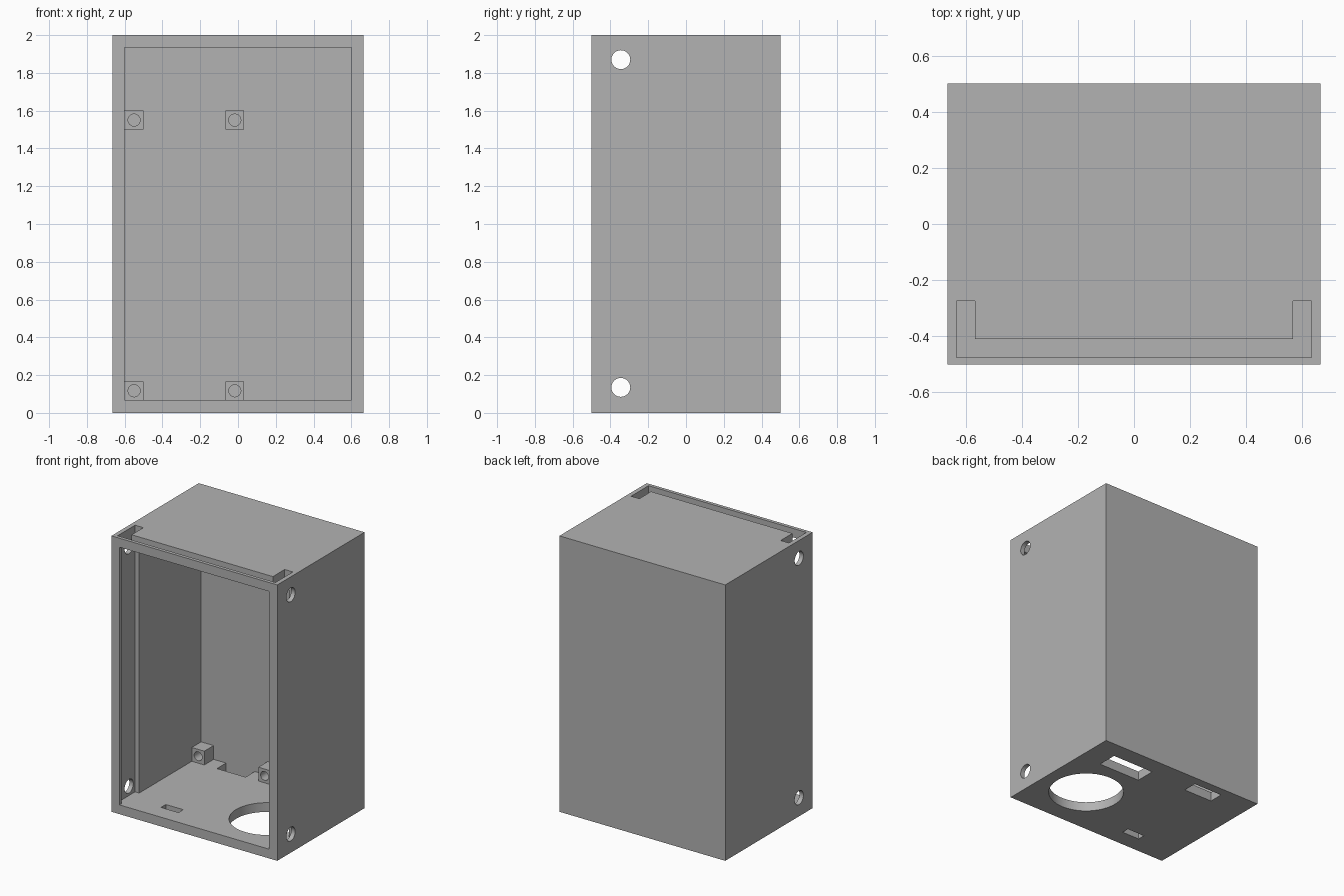
import bpy, bmesh, math
from mathutils import Matrix

cube = bpy.data.objects.get("Cube")
if cube:
    bpy.data.objects.remove(cube, do_unlink=True)

grey = bpy.data.materials.new("plain grey")
grey.use_nodes = True
COLOUR = (0.448, 0.448, 0.448, 1)
grey.diffuse_color = COLOUR
grey.node_tree.nodes["Principled BSDF"].inputs["Base Color"].default_value = COLOUR

W, D, H = 0.665, 0.5, 2.0      # half width, half depth, height
IN_X, IN_BACK = 0.6, 0.435     # inner half width, inner back wall
FLOOR, CEIL = 0.067, 1.935


def make(name, bm):
    bmesh.ops.recalc_face_normals(bm, faces=bm.faces)
    mesh = bpy.data.meshes.new(name)
    bm.to_mesh(mesh)
    bm.free()
    mesh.materials.append(grey)
    obj = bpy.data.objects.new(name, mesh)
    bpy.context.collection.objects.link(obj)
    return obj


def prism(name, outline, z0, z1):
    bm = bmesh.new()
    face = bm.faces.new([bm.verts.new((x, y, z0)) for x, y in outline])
    top = bmesh.ops.extrude_face_region(bm, geom=[face])["geom"]
    verts = [v for v in top if isinstance(v, bmesh.types.BMVert)]
    bmesh.ops.translate(bm, verts=verts, vec=(0, 0, z1 - z0))
    return make(name, bm)


def box(name, x0, x1, y0, y1, z0, z1):
    return prism(name, [(x0, y0), (x1, y0), (x1, y1), (x0, y1)], z0, z1)


def cylinder(name, centre, radius, length, axis="Z", sides=48):
    bm = bmesh.new()
    turn = Matrix.Identity(4) if axis == "Z" else Matrix.Rotation(
        math.pi / 2, 4, "Y" if axis == "X" else "X")
    bmesh.ops.create_cone(bm, cap_ends=True, segments=sides, radius1=radius,
                          radius2=radius, depth=length,
                          matrix=Matrix.Translation(centre) @ turn)
    return make(name, bm)


def cut(target, cutters):
    for c in cutters:
        c.hide_render = True
        mod = target.modifiers.new("cut", "BOOLEAN")
        mod.operation, mod.solver, mod.object = "DIFFERENCE", "EXACT", c
        bpy.context.view_layer.objects.active = target
        bpy.ops.object.modifier_apply(modifier=mod.name)
        bpy.data.objects.remove(c, do_unlink=True)


def smooth(obj):
    bpy.ops.object.select_all(action="DESELECT")
    obj.select_set(True)
    bpy.context.view_layer.objects.active = obj
    bpy.ops.object.shade_smooth_by_angle(angle=math.radians(30))


# Enclosure, hollowed from the front
case = box("enclosure", -W, W, -D, D, 0, H)
cutters = [box("cavity", -IN_X, IN_X, -D - 0.1, IN_BACK, FLOOR, CEIL)]

# U-shaped slot in the roof running down as grooves in the side walls
half = [(0.633, -0.475), (0.633, -0.275), (0.567, -0.275), (0.567, -0.41)]
outline = half + [(-x, y) for x, y in reversed(half)]
cutters.append(prism("lid_slot", outline, FLOOR, H + 0.1))

# Screw holes through both side walls
for z in (0.135, 1.87):
    cutters.append(cylinder("screw_hole", (0, -0.345, z), 0.05, 2, "X", 32))

# Openings in the floor
cutters.append(cylinder("round_opening", (0.32, -0.12, 0), 0.252, 0.3, sides=64))
for x0, x1, y0, y1 in ((0.155, 0.49, 0.23, 0.375),
                       (-0.4, -0.17, 0.33, IN_BACK),
                       (-0.355, -0.215, -0.375, -0.32)):
    cutters.append(box("floor_opening", x0, x1, y0, y1, -0.1, 0.15))
cut(case, cutters)
smooth(case)

# Board standoffs on the back wall, each with a blind hole
for x, side in ((-0.55, "right"), (-0.017, "middle")):
    for z, level in ((0.117, "lower"), (1.55, "upper")):
        post = box(f"{level}_{side}_standoff", x - 0.05, x + 0.05,
                   0.328, IN_BACK + 0.01, z - 0.05, z + 0.05)
        cut(post, [cylinder("pilot_hole", (x, 0.335, z), 0.032, 0.2, "Y", 32)])
        smooth(post)
